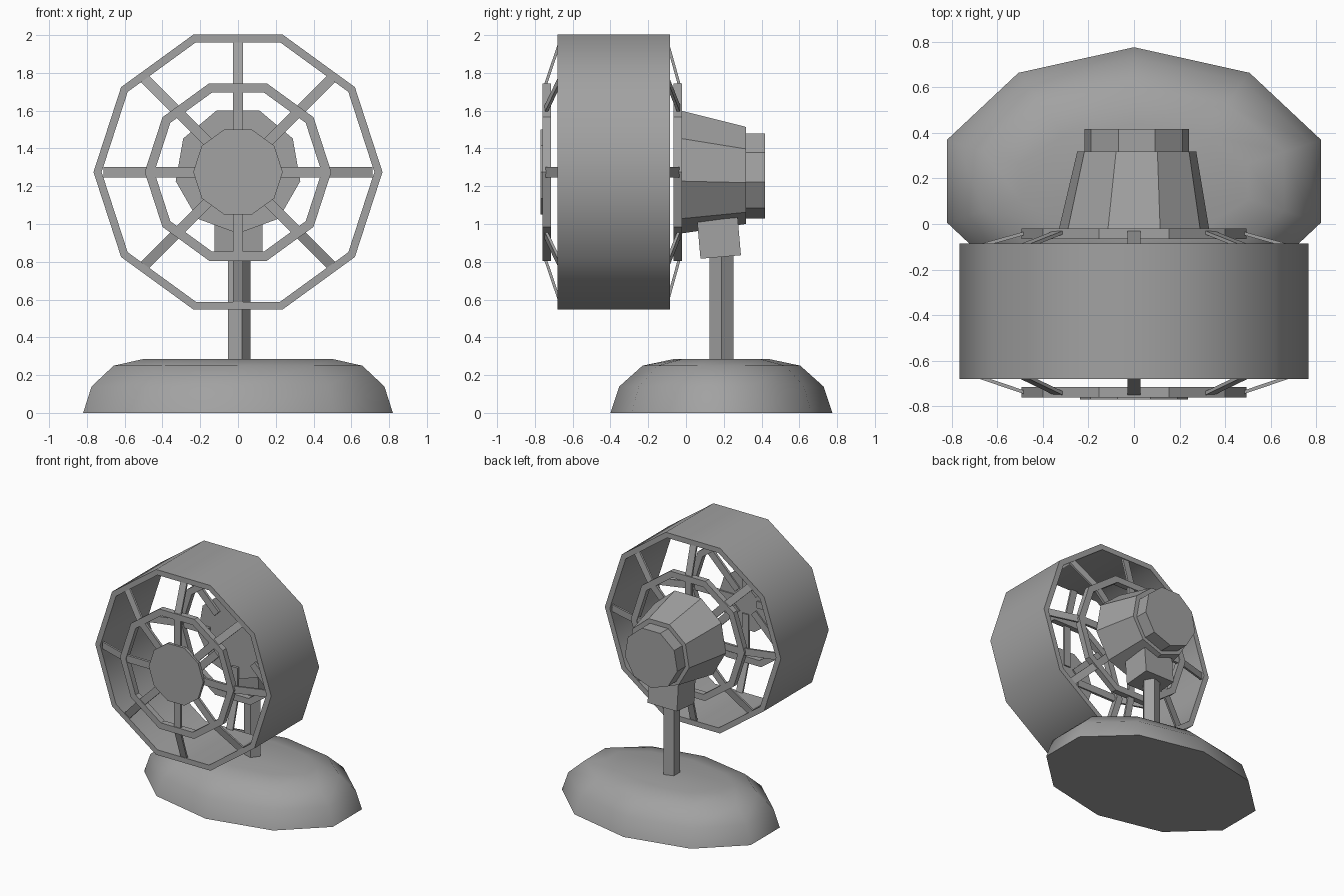
import bpy, bmesh
from math import sin, cos, tau, radians
from mathutils import Vector, Matrix

cube = bpy.data.objects.get("Cube")
if cube:
    bpy.data.objects.remove(cube, do_unlink=True)

grey = bpy.data.materials.new("grey plastic")
grey.use_nodes = True
GREY = (0.36, 0.36, 0.36, 1)
grey.diffuse_color = GREY
grey.node_tree.nodes["Principled BSDF"].inputs["Base Color"].default_value = GREY

AXIS_Z = 1.275   # height of the fan axis


def finish(name, bm, smooth=None):
    bmesh.ops.recalc_face_normals(bm, faces=bm.faces)
    mesh = bpy.data.meshes.new(name)
    bm.to_mesh(mesh)
    bm.free()
    mesh.materials.append(grey)
    obj = bpy.data.objects.new(name, mesh)
    bpy.context.collection.objects.link(obj)
    if smooth:
        bpy.ops.object.select_all(action='DESELECT')
        obj.select_set(True)
        bpy.context.view_layer.objects.active = obj
        bpy.ops.object.shade_smooth_by_angle(angle=radians(smooth))
    return obj


def loft(name, loops, capped=True, smooth=None):
    """Skin a list of point loops; closed into a tube ring when not capped."""
    bm = bmesh.new()
    rows = [[bm.verts.new(p) for p in loop] for loop in loops]
    n = len(rows[0])
    pairs = list(zip(rows, rows[1:]))
    if capped:
        bm.faces.new(rows[0])
        bm.faces.new(rows[-1])
    else:
        pairs.append((rows[-1], rows[0]))
    for a, b in pairs:
        for i in range(n):
            j = (i + 1) % n
            bm.faces.new((a[i], a[j], b[j], b[i]))
    return finish(name, bm, smooth)


def upright_loop(n, r, y, start=0, x=0, z=AXIS_Z):
    """Polygon facing along y."""
    return [(x + r * cos(start + tau * i / n), y, z + r * sin(start + tau * i / n))
            for i in range(n)]


def flat_loop(n, rx, ry, z, start=0, y=0.1875):
    """Polygon facing along z."""
    return [(rx * cos(start + tau * i / n), y + ry * sin(start + tau * i / n), z)
            for i in range(n)]


def ring(name, outer, inner, y0, y1, smooth=None):
    loft(name, [upright_loop(10, outer, y0), upright_loop(10, outer, y1),
                upright_loop(10, inner, y1), upright_loop(10, inner, y0)], False, smooth)


def add_bar(bm, start, end, side, width, thick):
    along = end - start
    normal = along.cross(side).normalized()
    frame = Matrix((along, side * width, normal * thick)).transposed().to_4x4()
    frame.translation = (start + end) / 2
    bmesh.ops.create_cube(bm, size=1, matrix=frame)


def spokes(name, hub_r, hub_y, rim_y):
    """Eight flat spokes that bend at the middle ring toward the housing."""
    bm = bmesh.new()
    for i in range(8):
        a = tau * i / 8
        radial = Vector((cos(a), 0, sin(a)))
        side = Vector((-sin(a), 0, cos(a)))
        point = lambda r, y: radial * r + Vector((0, y, AXIS_Z))
        add_bar(bm, point(hub_r, hub_y), point(0.47, hub_y), side, 0.055, 0.02)
        add_bar(bm, point(0.46, hub_y), point(0.71, rim_y), side, 0.055, 0.015)
    finish(name, bm)


# Base: oval with a stepped, rounded edge
loft("base", [flat_loop(10, 0.862 - inset, 0.5875 - inset, z, tau / 4)
              for z, inset in ((0, 0), (0.14, 0.047), (0.25, 0.17), (0.285, 0.335))],
     smooth=50)

# Five-sided stand
loft("stand_pole", [flat_loop(5, 0.066, 0.066, z) for z in (0.27, 0.9)])

# Tilted bracket under the motor
bm = bmesh.new()
bmesh.ops.create_cube(bm, size=1, matrix=Matrix.Translation((0.003, 0.175, 0.925))
                      @ Matrix.Rotation(radians(5), 4, 'X')
                      @ Matrix.Diagonal((0.255, 0.215, 0.2, 1)))
finish("motor_bracket", bm)

# Motor housing and its rear cap
turn = radians(30)
loft("motor", [upright_loop(9, 0.335, -0.025, turn, z=1.285),
               upright_loop(9, 0.265, 0.317, turn, 0.012, 1.265)])
loft("motor_cap", [upright_loop(9, 0.232, 0.3, turn, 0.012, 1.262),
                   upright_loop(9, 0.232, 0.417, turn, 0.012, 1.262)])

# Outer housing
ring("fan_housing", 0.765, 0.722, -0.68, -0.085, smooth=40)

# Front and rear guards
ring("front_guard_ring", 0.494, 0.443, -0.76, -0.715)
ring("rear_guard_ring", 0.494, 0.443, -0.065, -0.02)
spokes("front_guard_spokes", 0.1, -0.745, -0.66)
spokes("rear_guard_spokes", 0.22, -0.035, -0.105)
loft("front_disc", [upright_loop(10, 0.237, -0.77), upright_loop(10, 0.237, -0.745)])
